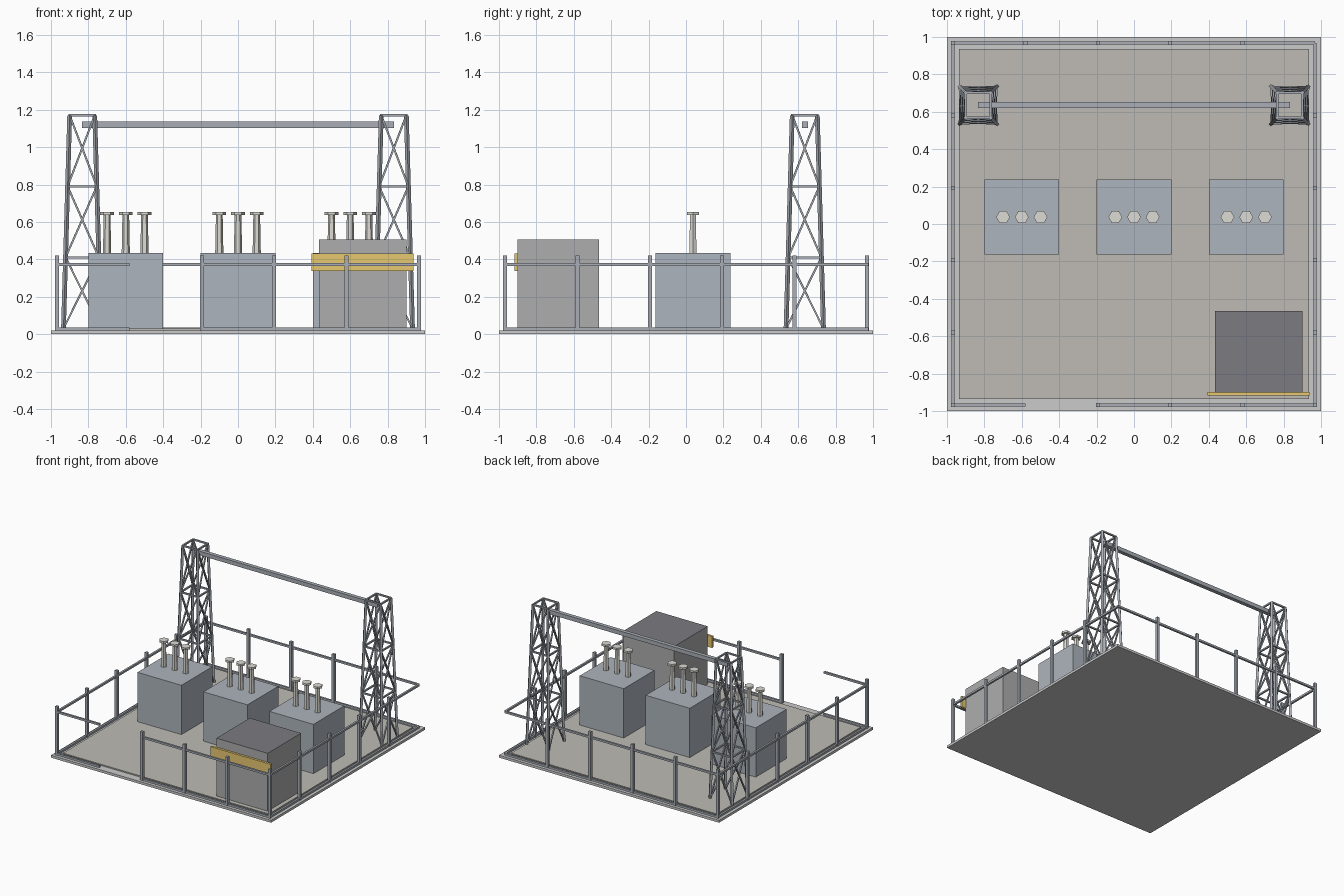
import bpy, bmesh
from math import radians
from mathutils import Vector, Matrix

if "Cube" in bpy.data.objects:
    bpy.data.objects.remove(bpy.data.objects["Cube"])


def material(name, rgb):
    m = bpy.data.materials.new(name)
    m.diffuse_color = (*rgb, 1)
    m.use_nodes = True
    m.node_tree.nodes["Principled BSDF"].inputs["Base Color"].default_value = m.diffuse_color
    return m


GRAVEL = material("gravel", (0.52, 0.50, 0.46))
STEEL = material("steel", (0.40, 0.43, 0.47))
TANK = material("tank_paint", (0.42, 0.46, 0.51))
CERAMIC = material("ceramic", (0.72, 0.71, 0.66))
ROOF = material("roofing", (0.20, 0.20, 0.22))
YELLOW = material("sign_yellow", (0.80, 0.58, 0.16))


def add_box(bm, lo, hi):
    lo, hi = Vector(lo), Vector(hi)
    mat = Matrix.Translation((lo + hi) / 2) @ Matrix.Diagonal((*(hi - lo), 1))
    bmesh.ops.create_cube(bm, size=1, matrix=mat)


def add_bar(bm, a, b, w):
    # square bar running from a to b
    a, b = Vector(a), Vector(b)
    d = b - a
    rot = d.to_track_quat('Z', 'Y').to_matrix().to_4x4()
    mat = Matrix.Translation((a + b) / 2) @ rot @ Matrix.Diagonal((w, w, d.length, 1))
    bmesh.ops.create_cube(bm, size=1, matrix=mat)


def add_prism(bm, x, y, z0, z1, r0, r1):
    # hexagonal drum with corners on the x axis
    mat = Matrix.Translation((x, y, (z0 + z1) / 2)) @ Matrix.Rotation(radians(90), 4, 'Z')
    start = len(bm.verts)
    bmesh.ops.create_cone(bm, cap_ends=True, segments=6, radius1=r0, radius2=r1,
                          depth=z1 - z0, matrix=mat)
    bm.verts.ensure_lookup_table()
    new = bm.verts[start:]
    # turn so that a corner points along +x
    first = max(new, key=lambda v: v.co.x)
    if abs(first.co.y - y) > 1e-4:
        bmesh.ops.rotate(bm, verts=new, cent=(x, y, 0),
                         matrix=Matrix.Rotation(radians(30), 3, 'Z'))


def finish(bm, name, mat=None):
    me = bpy.data.meshes.new(name)
    bm.to_mesh(me)
    bm.free()
    ob = bpy.data.objects.new(name, me)
    bpy.context.collection.objects.link(ob)
    if mat:
        me.materials.append(mat)
    return ob


def box(name, lo, hi, mat=None):
    bm = bmesh.new()
    add_box(bm, lo, hi)
    return finish(bm, name, mat)


# ground slab and gravel bed
box("slab", (-1, -1, 0), (1, 1, 0.02))
box("gravel_bed", (-0.935, -0.935, 0.018), (0.935, 0.935, 0.03), GRAVEL)

# fence posts: evenly spaced, one missing at the gate and one at the back right corner
F, STEP = 0.967, 0.967 * 2 / 5
posts = set()
for i in range(6):
    t = round(-F + i * STEP, 4)
    posts |= {(t, -F), (t, F), (-F, t), (F, t)}
gate_l, gate_r = round(-F + STEP, 4), round(-F + 2 * STEP, 4)
posts -= {(gate_l, -F), (F, F)}
bm = bmesh.new()
for x, y in sorted(posts):
    add_box(bm, (x - 0.011, y - 0.011, 0.018), (x + 0.011, y + 0.011, 0.42))
finish(bm, "fence_posts", STEEL)

# fence rails, top and bottom, with the gate gap in front
bm = bmesh.new()
for z in (0.028, 0.373):
    for a, b in (((-F, -F), (gate_l, -F)), ((gate_r, -F), (F, -F)), ((F, -F), (F, F)),
                 ((F, F), (-F, F)), ((-F, F), (-F, -F))):
        add_bar(bm, (*a, z), (*b, z), 0.016)
finish(bm, "fence_rails", STEEL)

# transformers, each with three insulators
TY = 0.037
for label, cx in (("left", -0.6), ("middle", 0), ("right", 0.6)):
    box(f"transformer_{label}", (cx - 0.2, TY - 0.2, 0.03), (cx + 0.2, TY + 0.2, 0.435), TANK)
    bm = bmesh.new()
    for dx in (-0.1, 0, 0.1):
        add_prism(bm, cx + dx, TY, 0.43, 0.64, 0.022, 0.018)
        add_prism(bm, cx + dx, TY, 0.638, 0.654, 0.037, 0.037)
    finish(bm, f"insulators_{label}", CERAMIC)

# control building with dark top face, and its sign board
hut = box("control_building", (0.433, -0.9, 0.03), (0.9, -0.465, 0.505),
          material("wall", (0.42, 0.42, 0.42)))
hut.data.materials.append(ROOF)
for p in hut.data.polygons:
    if p.normal.z > 0.5:
        p.material_index = 1
box("sign_board", (0.393, -0.918, 0.338), (0.937, -0.899, 0.432), YELLOW)

# lattice towers
LEVELS = [0.03, 0.41, 0.79, 1.17]
SIGNS = ((-1, -1), (1, -1), (1, 1), (-1, 1))
for label, cx in (("left", -0.833), ("right", 0.833)):
    bm = bmesh.new()
    rings = []
    for i, z in enumerate(LEVELS):
        r = 0.1 - 0.033 * i / 3
        rings.append([Vector((cx + sx * r, 0.635 + sy * r, z)) for sx, sy in SIGNS])
    for k in range(4):
        n = (k + 1) % 4
        add_bar(bm, rings[0][k], rings[3][k], 0.018)
        for lower, upper in zip(rings, rings[1:]):
            add_bar(bm, upper[k], upper[n], 0.012)
            add_bar(bm, lower[k], upper[n], 0.01)
            add_bar(bm, lower[n], upper[k], 0.01)
    finish(bm, f"lattice_tower_{label}", STEEL)

# crossbeam between the towers
box("crossbeam", (-0.833, 0.619, 1.103), (0.833, 0.651, 1.136), STEEL)
